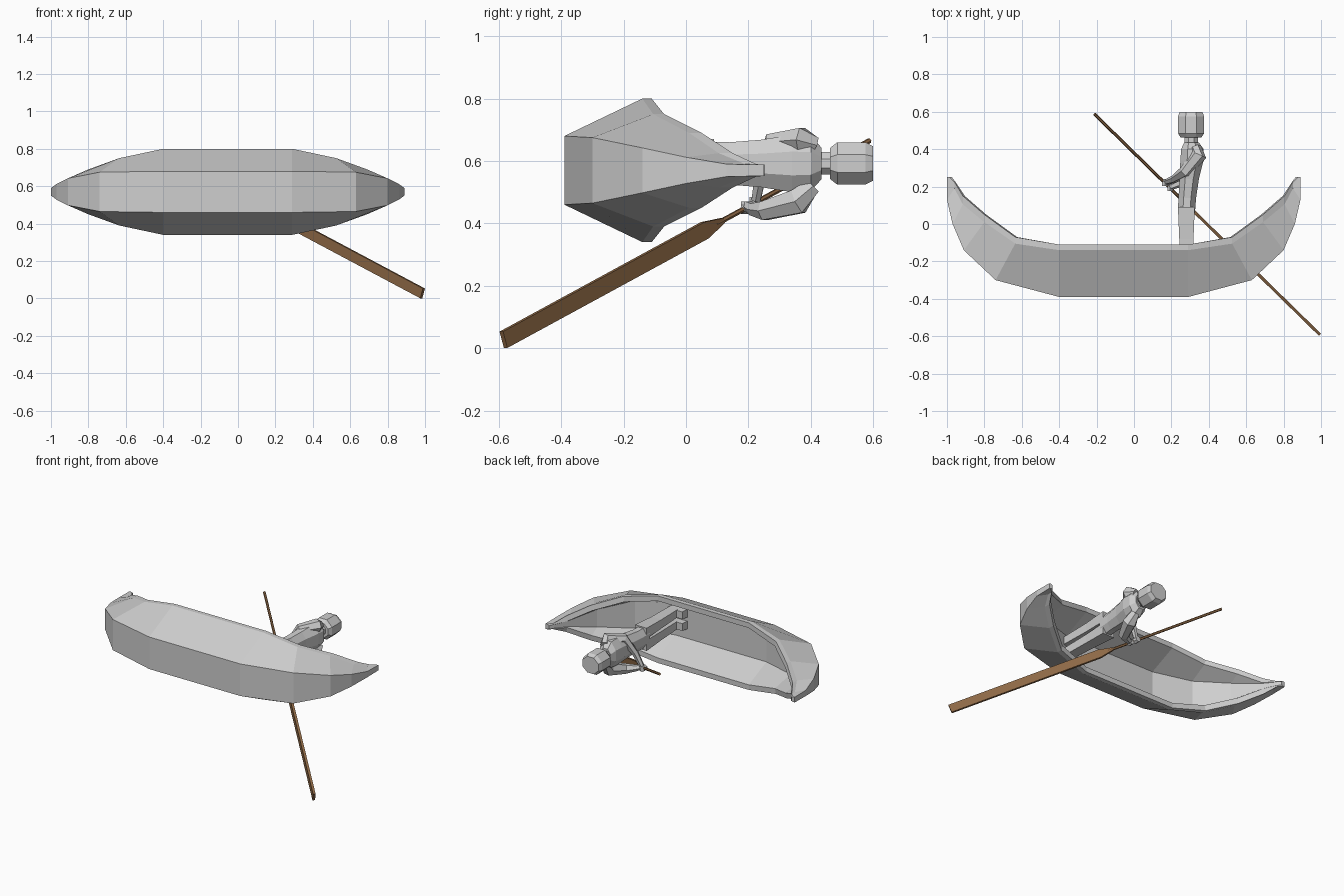
import bpy, bmesh, math
from mathutils import Vector

if "Cube" in bpy.data.objects:
    bpy.data.objects.remove(bpy.data.objects["Cube"])


def material(name, rgb):
    m = bpy.data.materials.new(name)
    m.diffuse_color = (*rgb, 1)
    m.use_nodes = True
    m.node_tree.nodes["Principled BSDF"].inputs["Base Color"].default_value = m.diffuse_color
    return m


GREY = material("light grey", (0.62, 0.62, 0.62))
BROWN = material("wood brown", (0.27, 0.14, 0.06))


def loft(name, rings, mat):
    """Skin a list of equal-length rings and cap both ends."""
    bm = bmesh.new()
    rows = [[bm.verts.new(p) for p in r] for r in rings]
    n = len(rows[0])
    for a, b in zip(rows, rows[1:]):
        for i in range(n):
            j = (i + 1) % n
            bm.faces.new((a[i], a[j], b[j], b[i]))
    bm.faces.new(rows[0][::-1])
    bm.faces.new(rows[-1])
    bmesh.ops.remove_doubles(bm, verts=bm.verts, dist=0.0005)
    bmesh.ops.recalc_face_normals(bm, faces=bm.faces)
    me = bpy.data.meshes.new(name)
    bm.to_mesh(me)
    bm.free()
    me.materials.append(mat)
    ob = bpy.data.objects.new(name, me)
    bpy.context.collection.objects.link(ob)
    return ob


def oval(y, x, z, rx, rz, n=8):
    """Flat-sided ring in the xz plane."""
    k = 1 / math.cos(math.pi / n)
    return [(x + rx * k * math.cos((i + .5) * math.tau / n), y,
             z + rz * k * math.sin((i + .5) * math.tau / n)) for i in range(n)]


def limb(name, pts, radii, mat, n=6):
    """Tapered tube along a path."""
    pts = [Vector(p) for p in pts]
    rings = []
    for i, p in enumerate(pts):
        d = pts[min(i + 1, len(pts) - 1)] - pts[max(i - 1, 0)]
        q = d.to_track_quat('Z', 'Y')
        rings.append([p + q @ Vector((radii[i] * math.cos(k * math.tau / n),
                                      radii[i] * math.sin(k * math.tau / n), 0))
                      for k in range(n)])
    return loft(name, rings, mat)


# Boat hull, lying with its open side towards +y
CX, CZ = -0.055, 0.57
# bottom(u, y, half width), rim(u, low y, top y, half width),
# inner rim(u, half width), floor(u, y, half width)
stations = [
    ((.345, -.39, .11), (.345, -.14, -.11, .23), (.345, .195), (.345, -.30, .11)),
    ((.685, -.30, .105), (.58, -.105, -.07, .18), (.57, .145), (.59, -.21, .095)),
    ((.855, -.14, .072), (.745, .01, .05, .12), (.735, .085), (.75, -.03, .06)),
    ((.915, .00, .042), (.86, .105, .15, .055), (.85, .022), (.85, .14, .02)),
    ((.945, .13, .02), (.905, .19, .225, .02), (.90, .014), (.90, .224, .012)),
    ((.945, .25, .018), (.935, .25, .252, .018), (.92, .012), (.92, .251, .01)),
]


def hull_ring(st, side):
    b, r, t, f = st
    half = [(b[0], b[1], b[2]), (r[0], r[1], r[3]), (r[0], r[2], r[3]),
            (t[0], r[2], t[1]), (f[0], f[1], f[2])]
    up = [(CX + side * u, y, CZ + w) for u, y, w in half]
    down = [(CX + side * u, y, CZ - w) for u, y, w in reversed(half)]
    return up + down


loft("boat_hull", [hull_ring(s, -1) for s in reversed(stations)]
     + [hull_ring(s, 1) for s in stations], GREY)

# Rower: torso, neck, head
PZ = 0.592
loft("torso", [oval(.06, .28, PZ, .046, .07), oval(.14, .285, PZ, .047, .068),
               oval(.24, .295, PZ, .052, .076), oval(.34, .31, PZ, .062, .092),
               oval(.40, .312, PZ, .06, .088), oval(.435, .308, PZ, .04, .05)], GREY)
loft("neck", [oval(.42, .305, PZ, .036, .036), oval(.475, .305, PZ, .036, .036)], GREY)
loft("head", [oval(.462, .305, PZ, .055, .05), oval(.485, .305, PZ, .07, .068),
              oval(.575, .305, PZ, .07, .068), oval(.60, .305, PZ, .06, .055)], GREY)

# Legs and feet
for name, s in (("left", -1), ("right", 1)):
    z = PZ + s * .04
    loft(name + "_leg", [oval(-.30, .285, z, .034, .026, 4), oval(-.08, .28, z, .038, .03, 4),
                         oval(.09, .28, z + s * .002, .045, .036, 4)], GREY)
    loft(name + "_foot", [oval(-.30, .26, z, .06, .027, 4),
                          oval(-.255, .262, z, .055, .025, 4)], GREY)

# Arms reaching forward to the paddle
limb("left_arm", [(.33, .405, .52), (.335, .36, .47), (.29, .25, .44), (.235, .215, .445),
                  (.19, .195, .457)], [.03, .046, .034, .022, .016], GREY)
limb("right_arm", [(.33, .41, .65), (.345, .37, .668), (.275, .28, .66), (.215, .24, .56),
                   (.175, .225, .475)], [.03, .044, .034, .022, .016], GREY)
for name, y in (("left_hand", .195), ("right_hand", .222)):
    t = (y + .585) / 1.175
    x, z = .99 - 1.2 * t, .025 + .64 * t
    loft(name, [oval(y - .018, x, z, .015, .017, 6), oval(y + .018, x, z, .015, .017, 6)], GREY)

# Paddle: long flat blade narrowing to a thin shaft
A, B = Vector((.987, -.585, .027)), Vector((-.212, .588, .665))
d = (B - A).normalized()
w = (Vector((0, 0, 1)) - d * d.z).normalized()
h = d.cross(w)


def paddle_ring(t, hw, ht):
    c = A.lerp(B, t)
    return [c + w * a * hw + h * b * ht for a, b in ((1, 1), (-1, 1), (-1, -1), (1, -1))]


loft("paddle_blade", [paddle_ring(0, .028, .008), paddle_ring(.55, .028, .008),
                      paddle_ring(.60, .008, .007)], BROWN)
limb("paddle_shaft", [A.lerp(B, .58), B], [.0085, .0085], BROWN)
